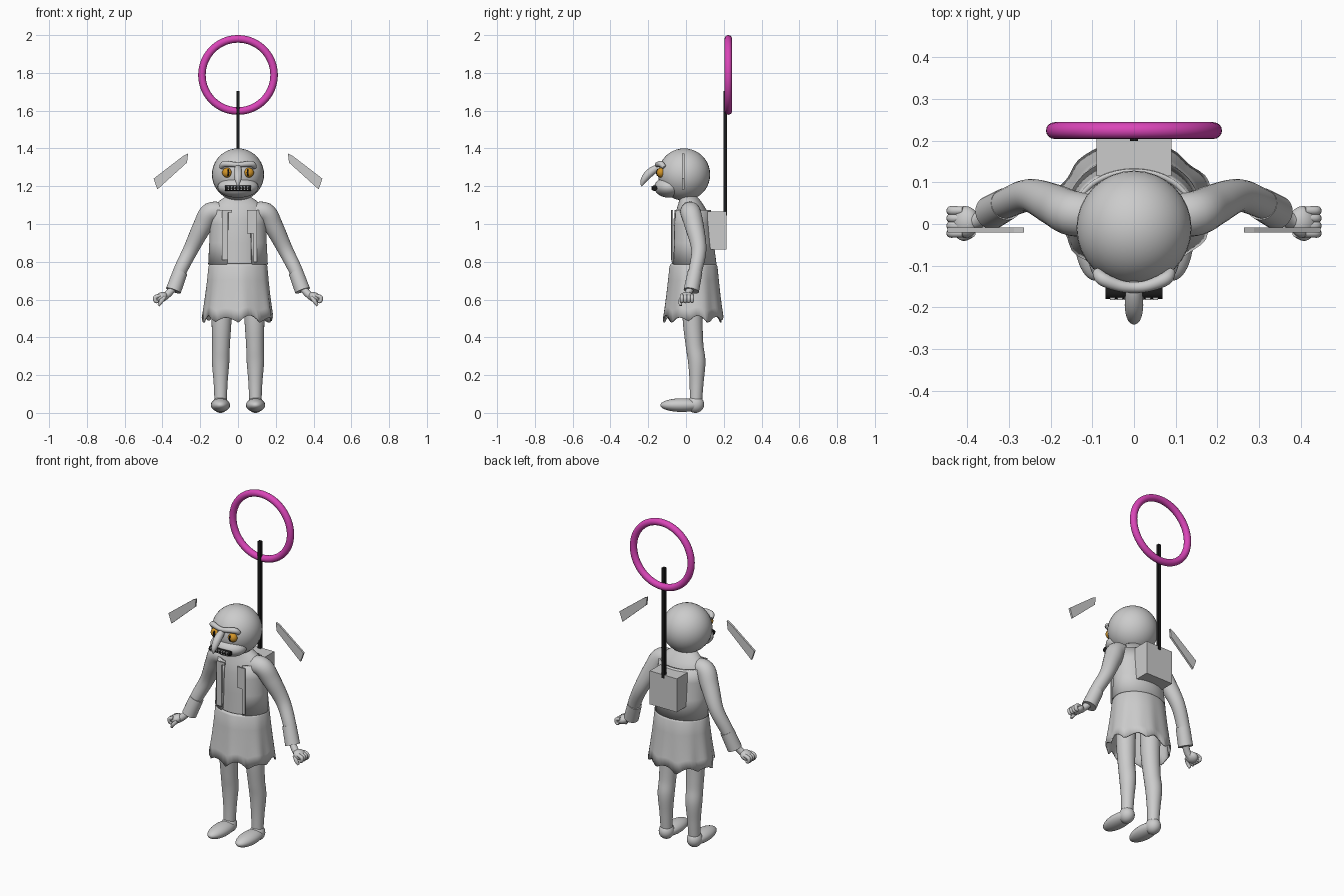
import bpy, bmesh, math
from mathutils import Vector, Matrix

if "Cube" in bpy.data.objects:
    bpy.data.objects.remove(bpy.data.objects["Cube"])


def material(name, rgb):
    m = bpy.data.materials.new(name)
    m.use_nodes = True
    m.diffuse_color = (*rgb, 1)
    m.node_tree.nodes["Principled BSDF"].inputs["Base Color"].default_value = (*rgb, 1)
    return m


GREY = material("light_grey", (0.6, 0.6, 0.6))
PINK = material("pink", (0.7, 0.06, 0.48))
BLACK = material("black", (0.01, 0.01, 0.01))
AMBER = material("amber", (0.65, 0.3, 0.02))


def finish(name, bm, mat, smooth=True):
    bmesh.ops.recalc_face_normals(bm, faces=bm.faces)
    me = bpy.data.meshes.new(name)
    bm.to_mesh(me)
    bm.free()
    me.materials.append(mat)
    ob = bpy.data.objects.new(name, me)
    bpy.context.collection.objects.link(ob)
    if smooth:
        bpy.ops.object.select_all(action='DESELECT')
        ob.select_set(True)
        bpy.context.view_layer.objects.active = ob
        bpy.ops.object.shade_smooth_by_angle(angle=math.radians(40))
    return ob


def ball(name, loc, size, mat=GREY, turn=0):
    bm = bmesh.new()
    bmesh.ops.create_uvsphere(bm, u_segments=32, v_segments=20, radius=1)
    m = Matrix.Translation(loc) @ Matrix.Rotation(turn, 4, 'Y') @ Matrix.Diagonal((*size, 1))
    bmesh.ops.transform(bm, matrix=m, verts=bm.verts)
    return finish(name, bm, mat)


def box(name, loc, size, mat=GREY):
    bm = bmesh.new()
    bmesh.ops.create_cube(bm, size=1)
    bmesh.ops.transform(bm, matrix=Matrix.Translation(loc) @ Matrix.Diagonal((*size, 1)), verts=bm.verts)
    return finish(name, bm, mat, False)


def bridge(bm, rows, closed):
    for a, b in zip(rows, rows[1:]):
        n = len(a)
        for i in range(n if closed else n - 1):
            j = (i + 1) % n
            bm.faces.new((a[i], a[j], b[j], b[i]))


def loft(name, rings, start=0, end=math.tau, shape=None, caps=False, thick=0):
    """Horizontal ellipses (z, y, rx, ry); angle zero faces the front."""
    bm = bmesh.new()
    closed = end - start > 6.28
    n = 64
    rows = []
    for k, (z, y, rx, ry) in enumerate(rings):
        row = []
        for i in range(n if closed else n + 1):
            a = start + (end - start) * i / n
            s, dz = shape(a, k / (len(rings) - 1)) if shape else (1, 0)
            row.append(bm.verts.new((rx * s * math.sin(a), y - ry * s * math.cos(a), z + dz)))
        rows.append(row)
    bridge(bm, rows, closed)
    if caps:
        bm.faces.new(rows[0])
        bm.faces.new(rows[-1])
    ob = finish(name, bm, GREY)
    if thick:
        ob.modifiers.new("thickness", 'SOLIDIFY').thickness = thick
    return ob


def tube(name, points, mat=GREY, sides=24, steps=6, flat=1):
    """Round limb through (x, y, z, radius) points, smoothed along its length."""
    pts = [Vector(p) for p in points]
    path = []
    for i in range(len(pts) - 1):
        p0, p1, p2, p3 = pts[max(i - 1, 0)], pts[i], pts[i + 1], pts[min(i + 2, len(pts) - 1)]
        for s in range(steps):
            t = s / steps
            path.append(0.5 * (2 * p1 + (p2 - p0) * t + (2 * p0 - 5 * p1 + 4 * p2 - p3) * t * t
                               + (3 * p1 - p0 - 3 * p2 + p3) * t ** 3))
    path.append(pts[-1])
    bm = bmesh.new()
    rows = []
    for i, p in enumerate(path):
        d = (path[min(i + 1, len(path) - 1)] - path[max(i - 1, 0)]).to_3d().normalized()
        u = d.cross(Vector((0, 1, 0))).normalized()
        v = d.cross(u)
        rows.append([bm.verts.new(p.to_3d() + p.w * (u * math.cos(a) + v * flat * math.sin(a)))
                     for a in (math.tau * k / sides for k in range(sides))])
    bridge(bm, rows, True)
    bm.faces.new(rows[0])
    bm.faces.new(rows[-1])
    return finish(name, bm, mat)


def plate(name, outline, y, depth, mat=GREY):
    """Flat (x, z) outline standing upright, given a depth along y."""
    bm = bmesh.new()
    rows = [[bm.verts.new((x, yy, z)) for x, z in outline] for yy in (y - depth / 2, y + depth / 2)]
    bridge(bm, rows, True)
    for r in rows:
        bm.faces.new(r)
    return finish(name, bm, mat, False)


# Hoop, pole and backpack
bm = bmesh.new()
hoop = []
for i in range(65):
    a = math.tau * i / 64
    hoop.append([bm.verts.new(((0.191 + 0.02 * math.cos(b)) * math.cos(a), 0.224 + 0.02 * math.sin(b),
                               1.789 + (0.191 + 0.02 * math.cos(b)) * math.sin(a)))
                 for b in (math.tau * k / 16 for k in range(16))])
bridge(bm, hoop, True)
bmesh.ops.remove_doubles(bm, verts=bm.verts, dist=0.0001)
finish("hoop", bm, PINK)
box("pole", (0, 0.208, 1.375), (0.018, 0.018, 0.66), BLACK)
box("backpack", (0, 0.165, 0.965), (0.18, 0.1, 0.2))

# Head and face
ball("head", (0, -0.01, 1.262), (0.138, 0.138, 0.138))
ball("muzzle", (0, -0.088, 1.195), (0.108, 0.08, 0.056))
tube("nose", [(0, -0.13, 1.305, 0.012), (0, -0.165, 1.29, 0.02), (0, -0.2, 1.263, 0.022),
              (0, -0.225, 1.23, 0.016), (0, -0.236, 1.2, 0.003)])
tube("brow", [(-0.088, -0.115, 1.3, 0.012), (-0.075, -0.132, 1.317, 0.016), (-0.035, -0.148, 1.316, 0.014),
              (0, -0.152, 1.313, 0.013), (0.035, -0.148, 1.316, 0.014),
              (0.075, -0.132, 1.317, 0.016), (0.088, -0.115, 1.3, 0.012)])
tube("mouth", [(-0.068, -0.166, 1.19, 0.014), (0, -0.167, 1.19, 0.015), (0.068, -0.166, 1.19, 0.014)], BLACK)
for i in range(7):
    x = -0.051 + 0.017 * i
    for up in (1, -1):
        h = 1.19 + 0.011 * up
        plate("tooth", [(x - 0.006, h), (x + 0.006, h), (x, h - 0.01 * up)], -0.179, 0.006)

# Trunk, open vest and ragged skirt
loft("trunk", [(0.74, 0.04, 0.14, 0.105), (0.9, 0.035, 0.138, 0.098), (1.02, 0.03, 0.142, 0.092),
               (1.07, 0.03, 0.145, 0.082), (1.1, 0.025, 0.125, 0.068), (1.125, 0.02, 0.095, 0.056),
               (1.15, 0.01, 0.06, 0.045)], caps=True)
loft("vest", [(0.785, 0.04, 0.158, 0.122), (0.9, 0.035, 0.152, 0.112), (1.0, 0.032, 0.148, 0.107),
              (1.075, 0.032, 0.142, 0.1)], start=0.5, end=math.tau - 0.38, thick=0.012)
plate("right_lapel", [(-0.085, 1.075), (-0.033, 1.075), (-0.033, 1.06), (-0.053, 1.06),
                      (-0.053, 0.81), (-0.085, 0.81)], -0.076, 0.008)
plate("left_lapel", [(0.047, 1.075), (0.1, 1.075), (0.1, 0.8), (0.082, 0.8), (0.082, 0.95), (0.047, 0.95)],
      -0.074, 0.008)


def ragged(a, t):
    fold = 0.03 * t * math.sin(7 * a + 0.6) + 0.012 * t * math.sin(13 * a)
    return 1 + fold, t ** 3 * 0.016 * (abs(math.sin(4.5 * a)) * 2 - 1 + 0.4 * math.sin(5 * a))


loft("skirt", [(0.79, 0.04, 0.148, 0.12), (0.775, 0.04, 0.156, 0.127), (0.7, 0.04, 0.163, 0.134),
               (0.62, 0.04, 0.172, 0.142), (0.55, 0.04, 0.181, 0.15), (0.495, 0.04, 0.188, 0.157)],
     shape=ragged, thick=0.008)

# Paired parts: limbs, eyes and floating ear plates
for side, s in (("left", 1), ("right", -1)):
    ball(side + "_eye", (s * 0.058, -0.132, 1.272), (0.026, 0.023, 0.026), AMBER)
    ball(side + "_pupil", (s * 0.052, -0.15, 1.272), (0.006, 0.008, 0.019), BLACK)
    plate(side + "_ear_plate", [(s * x, z) for x, z in ((0.264, 1.374), (0.288, 1.362), (0.447, 1.24),
                                                      (0.427, 1.183), (0.27, 1.325))], -0.014, 0.012)
    tube(side + "_arm", [(s * 0.07, 0.02, 1.06, 0.05), (s * 0.145, 0.025, 1.06, 0.054),
                         (s * 0.19, 0.045, 0.985, 0.05), (s * 0.25, 0.068, 0.865, 0.04),
                         (s * 0.305, 0.05, 0.755, 0.036), (s * 0.34, 0.03, 0.66, 0.032)])
    tube(side + "_cuff", [(s * 0.306, 0.048, 0.745, 0.039), (s * 0.342, 0.028, 0.647, 0.041)], steps=1)
    tube(side + "_wrist", [(s * 0.335, 0.03, 0.67, 0.02), (s * 0.37, 0.01, 0.63, 0.019),
                           (s * 0.4, 0.005, 0.61, 0.022)])
    ball(side + "_palm", (s * 0.405, 0.005, 0.612), (0.035, 0.038, 0.026), turn=s * 0.5)
    for k in range(4):
        y = 0.032 - 0.018 * k
        tube(side + "_finger", [(s * 0.41, y, 0.622, 0.01), (s * 0.437, y, 0.612, 0.011),
                                (s * 0.436, y, 0.592, 0.01), (s * 0.422, y, 0.588, 0.007)], sides=12)
    tube(side + "_thumb", [(s * 0.39, -0.02, 0.612, 0.012), (s * 0.407, -0.03, 0.59, 0.011),
                           (s * 0.42, -0.028, 0.568, 0.007)], sides=12)
    tube(side + "_leg", [(s * 0.085, 0.035, 0.7, 0.058), (s * 0.087, 0.035, 0.5, 0.053),
                         (s * 0.09, 0.045, 0.36, 0.047), (s * 0.092, 0.057, 0.27, 0.046),
                         (s * 0.092, 0.056, 0.16, 0.037), (s * 0.092, 0.052, 0.05, 0.032)])
    ball(side + "_foot", (s * 0.093, -0.022, 0.041), (0.051, 0.114, 0.036))
    ball(side + "_heel", (s * 0.093, 0.05, 0.045), (0.042, 0.046, 0.045))
